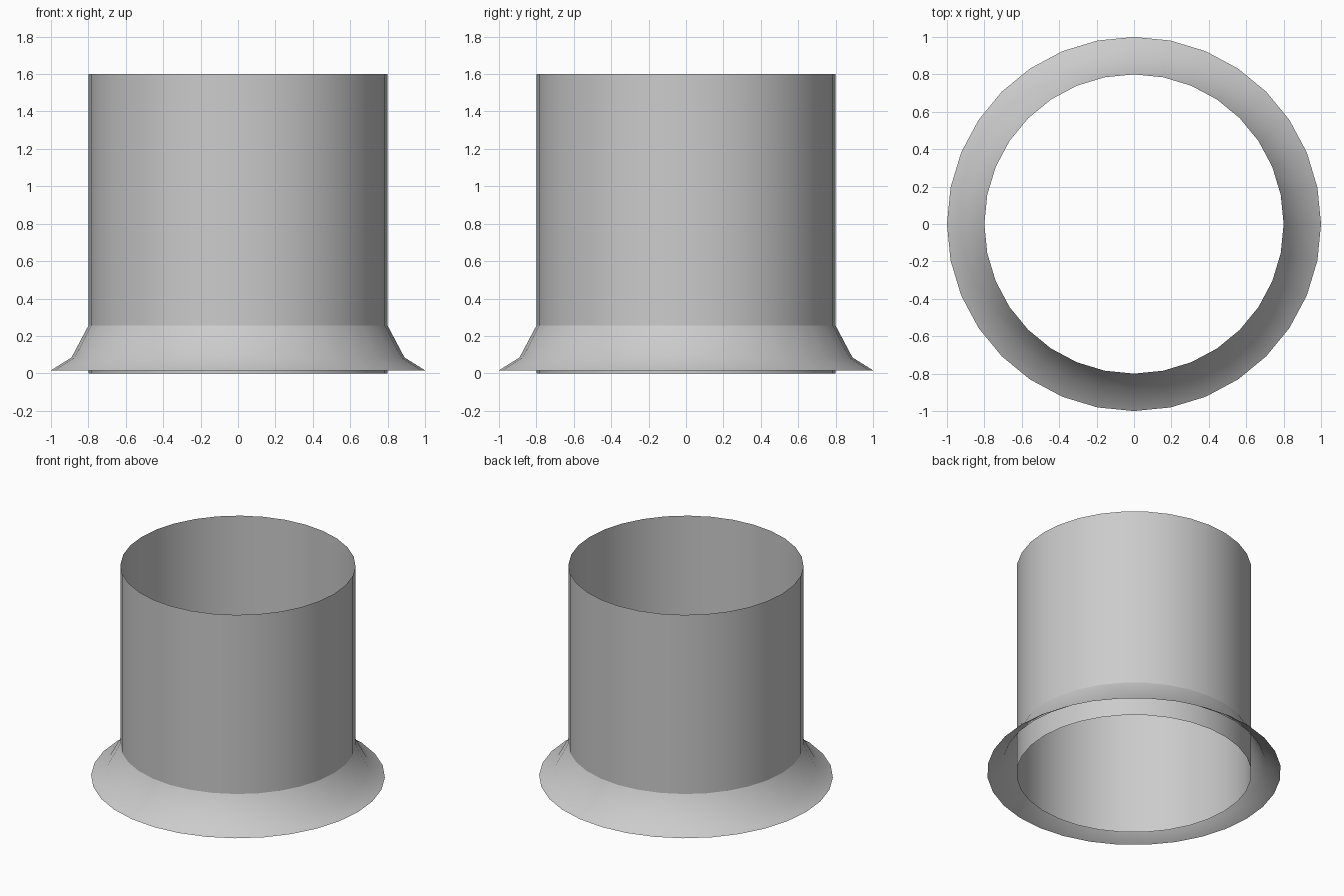
import bpy, bmesh, math

if "Cube" in bpy.data.objects:
    bpy.data.objects.remove(bpy.data.objects["Cube"])

SIDES = 32

def lathe(name, profile):
    """Revolve an open (radius, height) profile around z."""
    bm = bmesh.new()
    rings = []
    for r, z in profile:
        rings.append([bm.verts.new((r * math.cos(2 * math.pi * i / SIDES),
                                    r * math.sin(2 * math.pi * i / SIDES), z))
                      for i in range(SIDES)])
    for low, high in zip(rings, rings[1:]):
        for i in range(SIDES):
            j = (i + 1) % SIDES
            face = bm.faces.new((low[i], low[j], high[j], high[i]))
            face.smooth = True
    mesh = bpy.data.meshes.new(name)
    bm.to_mesh(mesh)
    bm.free()
    obj = bpy.data.objects.new(name, mesh)
    bpy.context.collection.objects.link(obj)
    return obj

# Straight open tube
lathe("tube", [(0.8, 0.0), (0.8, 1.6)])

# Flared open skirt around the foot of the tube
lathe("flared_skirt", [(1.0, 0.016), (0.89, 0.085), (0.8, 0.255)])
